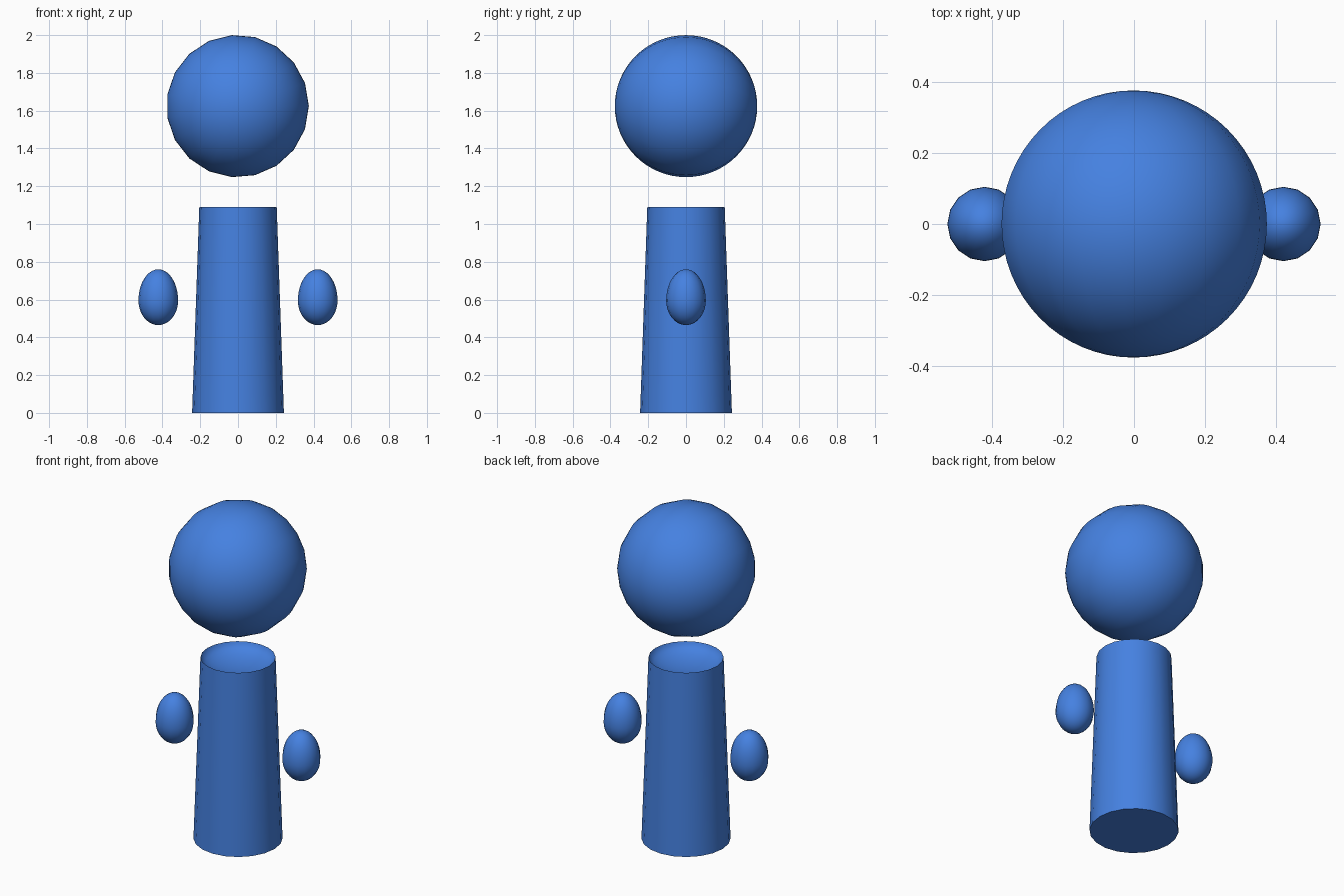
import bpy, bmesh, math
from mathutils import Matrix

if "Cube" in bpy.data.objects:
    bpy.data.objects.remove(bpy.data.objects["Cube"])

blue = bpy.data.materials.new("blue")
blue.diffuse_color = (0.06, 0.22, 0.75, 1)
blue.use_nodes = True
blue.node_tree.nodes["Principled BSDF"].inputs["Base Color"].default_value = blue.diffuse_color


def lathe(name, profile, sides, location=(0, 0, 0), tilt=0):
    """Revolve an (r, z) profile around z, then tilt about x and move."""
    bm = bmesh.new()
    rings = []
    for r, z in profile:
        rings.append([bm.verts.new((r * math.cos(2 * math.pi * k / sides),
                                    r * math.sin(2 * math.pi * k / sides), z))
                      for k in range(sides)])
    for a, b in zip(rings, rings[1:]):
        for k in range(sides):
            j = (k + 1) % sides
            bm.faces.new((a[k], a[j], b[j], b[k]))
    bmesh.ops.remove_doubles(bm, verts=bm.verts, dist=1e-5)
    bmesh.ops.recalc_face_normals(bm, faces=bm.faces)
    bm.transform(Matrix.Rotation(tilt, 4, 'X'))
    mesh = bpy.data.meshes.new(name)
    bm.to_mesh(mesh)
    bm.free()
    mesh.materials.append(blue)
    obj = bpy.data.objects.new(name, mesh)
    obj.location = location
    bpy.context.collection.objects.link(obj)
    bpy.ops.object.select_all(action='DESELECT')
    obj.select_set(True)
    bpy.context.view_layer.objects.active = obj
    bpy.ops.object.shade_smooth_by_angle(angle=math.radians(40))
    return obj


def oval(radius, low, high, steps):
    """Half outline of a ball with separate lower and upper heights."""
    pts = []
    for i in range(steps + 1):
        a = math.pi * (i / steps - 0.5)
        h = high if a > 0 else low
        pts.append((max(0, radius * math.cos(a)), h * math.sin(a)))
    return pts


# Tapered body with a shallow dished top
dish = [(0.205 * math.cos(a), 1.09 - 0.07 * math.sin(a))
        for a in (math.pi / 2 * i / 6 for i in range(7))]
lathe("body", [(0, 0), (0.243, 0)] + dish, 20)

# Floating head, with its poles facing front and back
lathe("head", oval(0.377, 0.377, 0.377, 32), 19, (-0.002, 0, 1.624), math.pi / 2)

# Floating egg-shaped hands
for side, x in (("left", -0.422), ("right", 0.422)):
    lathe(side + "_hand", oval(0.105, 0.13, 0.165, 20), 16, (x, 0, 0.595))
